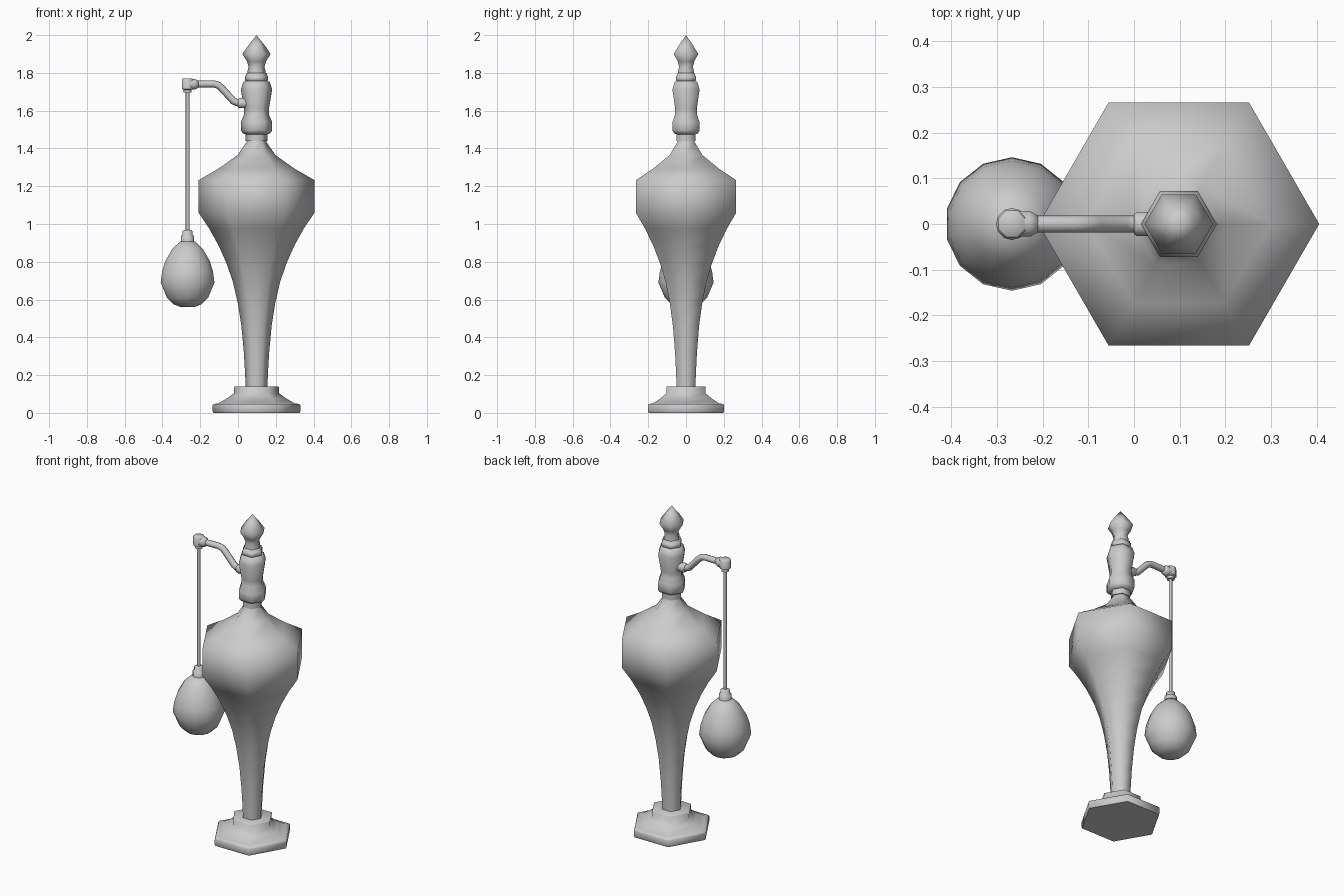
import bpy, bmesh
from math import cos, sin, pi, radians
from mathutils import Matrix

if "Cube" in bpy.data.objects:
    bpy.data.objects.remove(bpy.data.objects["Cube"])

BX, PX = 0.098, -0.267     # axes of the bottle and of the hanging bulb


def finish(obj, angle):
    bpy.ops.object.select_all(action='DESELECT')
    obj.select_set(True)
    bpy.context.view_layer.objects.active = obj
    bpy.ops.object.shade_smooth_by_angle(angle=radians(angle))


def lathe(name, profile, sides, x=0, z=0, start=0, matrix=None, angle=62):
    """Turn an (r, z) profile into a capped solid with the given side count."""
    bm = bmesh.new()
    rings = []
    for r, h in profile:
        if r == 0:
            rings.append([bm.verts.new((0, 0, h))])
        else:
            rings.append([bm.verts.new((r * cos(start + 2 * pi * i / sides),
                                        r * sin(start + 2 * pi * i / sides), h))
                          for i in range(sides)])
    for a, b in zip(rings, rings[1:]):
        for i in range(sides):
            j = (i + 1) % sides
            if len(b) == 1:
                bm.faces.new((a[i], a[j], b[0]))
            else:
                bm.faces.new((a[i], a[j], b[j], b[i]))
    bm.faces.new(rings[0][::-1])
    if len(rings[-1]) > 1:
        bm.faces.new(rings[-1])
    if matrix:
        bm.transform(matrix)
    bmesh.ops.recalc_face_normals(bm, faces=bm.faces)
    mesh = bpy.data.meshes.new(name)
    bm.to_mesh(mesh)
    bm.free()
    obj = bpy.data.objects.new(name, mesh)
    obj.location = (x, 0, z)
    bpy.context.collection.objects.link(obj)
    finish(obj, angle)
    return obj


# hexagonal bottle: foot, body, neck and stopper
lathe("foot", [(0.228, 0), (0.232, 0.008), (0.232, 0.04), (0.228, 0.047), (0.203, 0.05),
               (0.155, 0.078), (0.118, 0.105), (0.12, 0.137), (0.115, 0.14)], 6, BX)
lathe("body", [(0.058, 0.13), (0.06, 0.2), (0.067, 0.32), (0.08, 0.46), (0.099, 0.58),
               (0.124, 0.69), (0.158, 0.79), (0.2, 0.885), (0.25, 0.975), (0.307, 1.06),
               (0.307, 1.232), (0.2, 1.294), (0.1, 1.365), (0.052, 1.435), (0.05, 1.45)], 6, BX)
lathe("neck", [(0.058, 1.44), (0.058, 1.475), (0.072, 1.48), (0.083, 1.495), (0.083, 1.54),
               (0.066, 1.58), (0.066, 1.61), (0.083, 1.712), (0.07, 1.752), (0.056, 1.757),
               (0.061, 1.762), (0.061, 1.783), (0.055, 1.786), (0.055, 1.797),
               (0.05, 1.8)], 6, BX)
lathe("stopper", [(0.047, 1.795), (0.048, 1.81), (0.042, 1.832), (0.05, 1.86), (0.075, 1.9),
                  (0.04, 1.95), (0, 2.0)], 6, BX)

# hanging squeeze bulb, its ferrule and the cord
lathe("bulb", [(0.035, 0.56), (0.075, 0.574), (0.112, 0.61), (0.146, 0.69), (0.138, 0.75),
               (0.12, 0.805), (0.085, 0.865), (0.04, 0.908)], 14, PX, start=pi / 2)
lathe("bulb_ferrule", [(0.035, 0.895), (0.035, 0.937), (0.026, 0.942), (0.026, 0.963),
                       (0.018, 0.968)], 12, PX)
lathe("cord", [(0.01, 0.96), (0.01, 1.72)], 8, PX)

# elbow joint at the end of the arm
lathe("elbow", [(0.022, 1.695), (0.022, 1.71), (0.033, 1.715), (0.033, 1.765), (0.028, 1.77)],
      8, PX, start=pi / 8)
along_x = Matrix.Rotation(pi / 2, 4, 'Y')
lathe("elbow_sleeve", [(0.03, 0), (0.03, 0.025), (0.02, 0.042)], 8, PX + 0.015, 1.74,
      start=pi / 8, matrix=along_x)

# bent arm
curve = bpy.data.curves.new("arm", 'CURVE')
curve.dimensions = '3D'
curve.bevel_depth = 0.019
curve.bevel_resolution = 2
curve.use_fill_caps = True
path = [(-0.245, 1.74), (-0.13, 1.742), (-0.105, 1.735), (-0.085, 1.718),
        (-0.025, 1.652), (-0.005, 1.642), (0.04, 1.64)]
spline = curve.splines.new('POLY')
spline.points.add(len(path) - 1)
for p, (px, pz) in zip(spline.points, path):
    p.co = (px, 0, pz, 1)
arm = bpy.data.objects.new("arm", curve)
bpy.context.collection.objects.link(arm)
bpy.ops.object.select_all(action='DESELECT')
arm.select_set(True)
bpy.context.view_layer.objects.active = arm
bpy.ops.object.convert(target='MESH')
finish(bpy.context.view_layer.objects.active, 60)

# collar where the arm enters the neck
lathe("arm_collar", [(0.024, 0), (0.028, 0.006), (0.028, 0.05)], 8, 0.0, 1.64,
      start=pi / 8, matrix=along_x)
